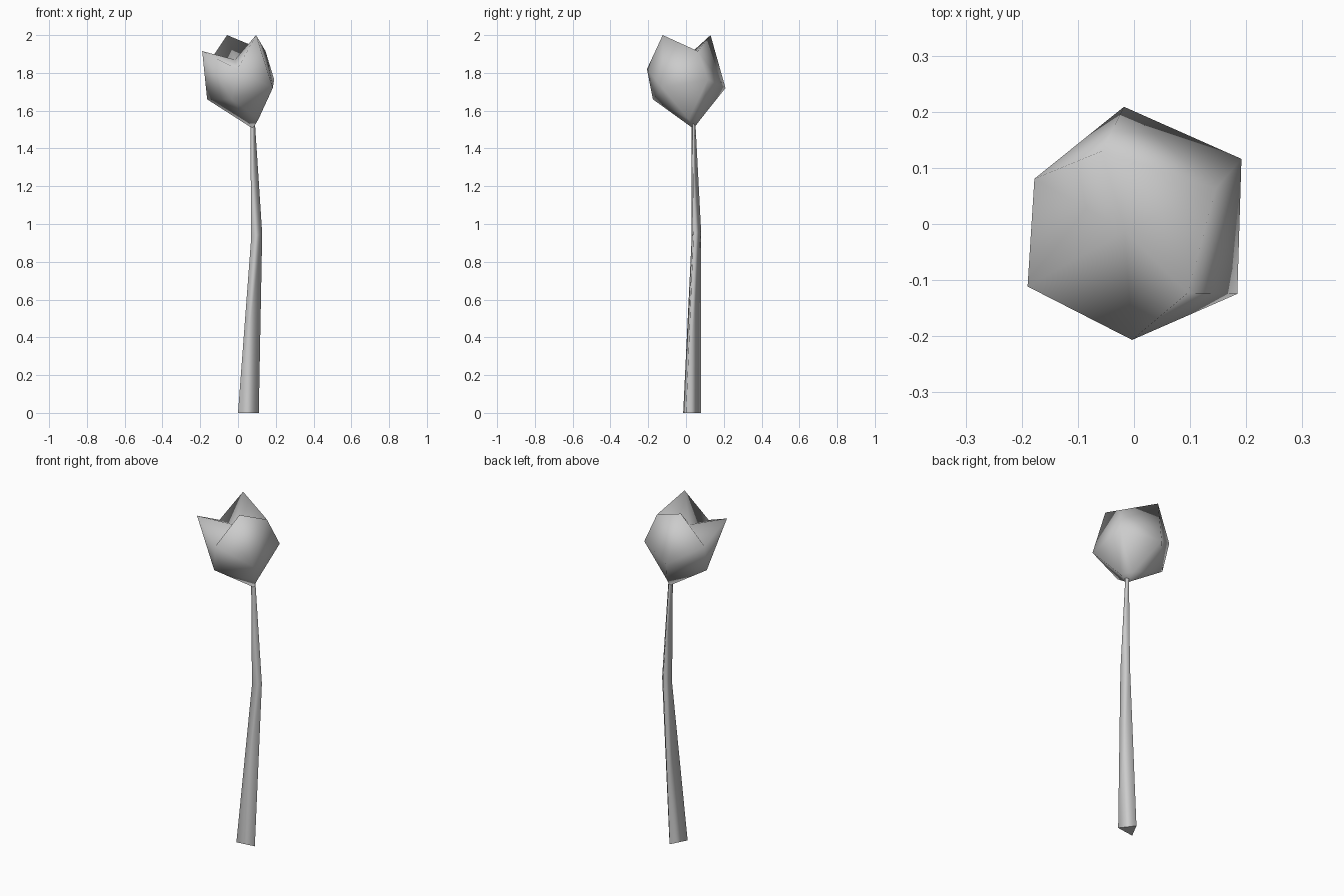
import bpy
from mathutils import Vector

old = bpy.data.objects.get("Cube")
if old:
    bpy.data.objects.remove(old, do_unlink=True)

# One plain grey for the whole flower
grey = bpy.data.materials.new("plain_grey")
grey.use_nodes = True
colour = (0.6, 0.6, 0.6, 1)
grey.diffuse_color = colour
grey.node_tree.nodes["Principled BSDF"].inputs["Base Color"].default_value = colour


def build(name, verts, faces):
    mesh = bpy.data.meshes.new(name)
    mesh.from_pydata(verts, [], faces)
    mesh.materials.append(grey)
    for poly in mesh.polygons:
        poly.use_smooth = True
    mesh.update()
    obj = bpy.data.objects.new(name, mesh)
    bpy.context.collection.objects.link(obj)


# Stem: three-sided, tapered and slightly bent, with a separate flat foot
rings = [
    [(0, -0.015, 0), (0.11, 0, 0), (0.05, 0.08, 0)],
    [(0.07, 0.03, 0.93), (0.128, 0.04, 0.95), (0.095, 0.08, 0.96)],
    [(0.065, 0.03, 1.53), (0.09, 0.035, 1.53), (0.077, 0.05, 1.53)],
]
faces = []
for r in range(len(rings) - 1):
    for i in range(3):
        j = (i + 1) % 3
        faces.append((3 * r + i, 3 * r + j, 3 * r + 3 + j, 3 * r + 3 + i))
build("stem", sum(rings, []), faces)
build("stem_foot", rings[0], [(2, 1, 0)])

# Flower head: one closed bud, mirrored about a leaning vertical plane.
# Each point is (distance along the plane, distance from it, height).
along = Vector((0.855, 0.518, 0))
across = Vector((-0.518, 0.855, 0))
middle = {
    "base": (0.088, 0, 1.505),
    "belly": (0.224, 0.007, 1.765),
    "notch": (0.157, -0.015, 1.915),
    "end_tip": (-0.22, 0.01, 1.915),
    "centre": (-0.02, 0.005, 1.87),
}
paired = {
    "heel": (0.1, 0.037, 1.555),
    "cheek": (-0.119, 0.126, 1.66),
    "bulge": (0.093, 0.195, 1.72),
    "dip": (-0.11, 0.168, 1.82),
    "tip": (0.018, 0.148, 2.0),
}
# Triangles of the back half, wound outward
half = [
    "base cheek heel", "heel cheek bulge", "heel bulge belly",
    "cheek dip bulge", "bulge dip tip", "bulge tip notch",
    "bulge notch belly", "cheek end_tip dip",
    "centre tip dip", "centre dip end_tip", "centre notch tip",
]
verts, index = [], {}


def add(key, point, side):
    d, n, z = point
    index[key] = len(verts)
    verts.append(along * d + across * (n * side - 0.007) + Vector((0, 0, z)))


for key, point in middle.items():
    add(key, point, 1)
for side in (1, -1):
    for key, point in paired.items():
        add((key, side), point, side)

faces = []
for side in (1, -1):
    for tri in half:
        face = [index[k] if k in index else index[(k, side)] for k in tri.split()]
        faces.append(face[::side])
# Triangles that bridge the two halves
for keys in (("base", ("heel", 1), ("heel", -1)),
             ("belly", ("heel", -1), ("heel", 1)),
             ("base", ("cheek", -1), ("cheek", 1)),
             ("end_tip", ("cheek", 1), ("cheek", -1))):
    faces.append([index[k] for k in keys])
build("flower_head", verts, faces)
